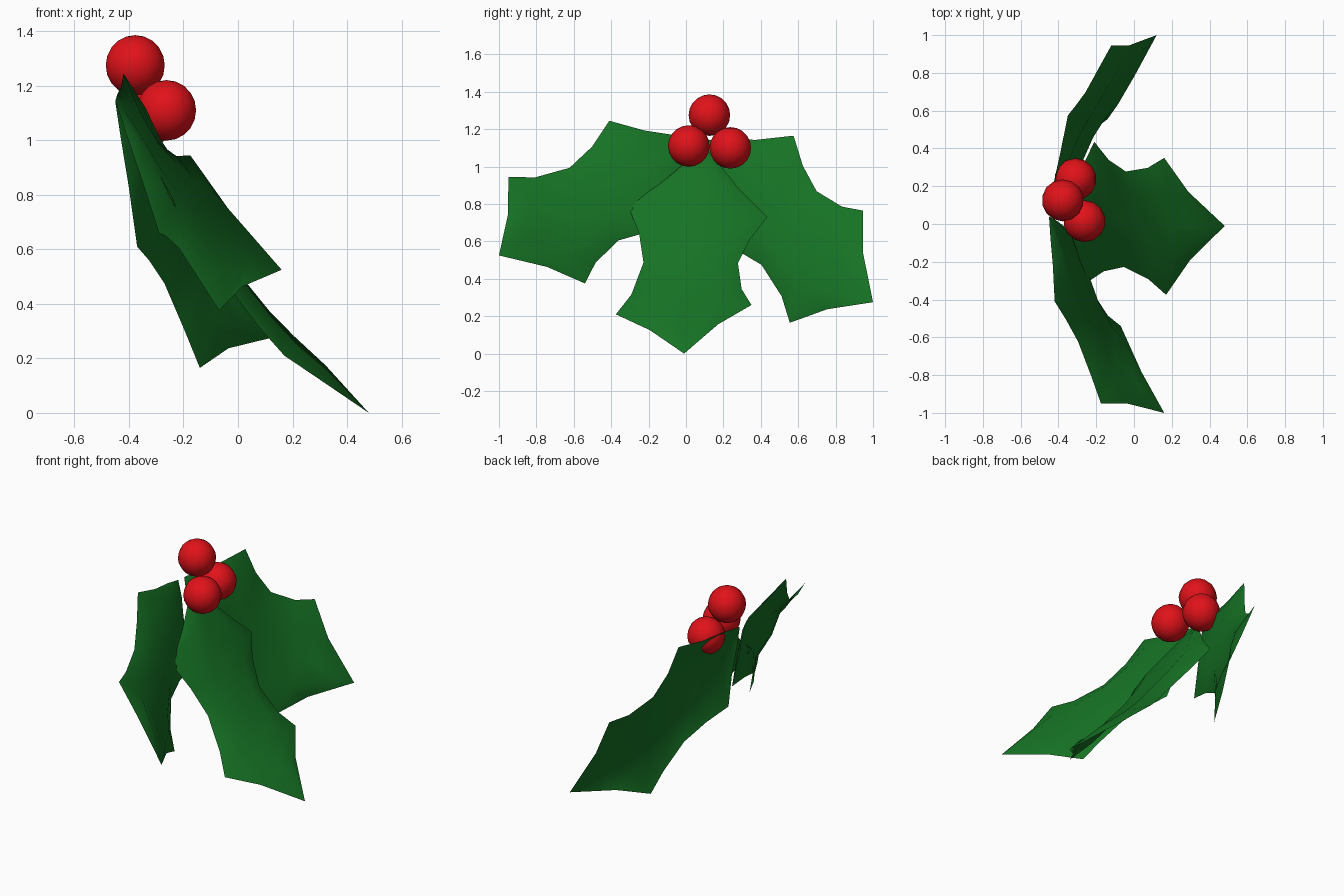
import bpy
from mathutils import Vector as V

if "Cube" in bpy.data.objects:
    bpy.data.objects.remove(bpy.data.objects["Cube"])


def material(name, color):
    m = bpy.data.materials.new(name)
    m.diffuse_color = color
    m.use_nodes = True
    m.node_tree.nodes["Principled BSDF"].inputs["Base Color"].default_value = m.diffuse_color
    return m


green = material("leaf_green", (0.008, 0.17, 0.018, 1))
red = material("berry_red", (0.75, 0.006, 0.01, 1))

CROWN, VALLEY = 0.055, 0.035   # height of the leaf halves and of the midrib


def edge(tip, b, a, base, inward, n):
    """One scalloped leaf side, tip to base, through the two big teeth."""
    def pt(p, q, t, push, drop=0.0):
        return p.lerp(q, t) + inward * push - n * drop
    return [pt(tip, b, 0.6, 0.035),
            b,
            pt(b, a, 0.20, 0.07, 0.015),
            pt(b, a, 0.50, 0.115, 0.02),
            pt(b, a, 0.76, 0.075, 0.015),
            a,
            pt(a, base, 0.40, 0.015),
            pt(a, base, 0.75, 0.0)]


def leaf(name, tip, bl, br, al, ar, base):
    tip, bl, br, al, ar, base = map(V, (tip, bl, br, al, ar, base))
    side = ((br - bl) + (ar - al)).normalized()
    n = side.cross(base - tip).normalized()
    left = edge(tip, bl, al, base, side, n)
    right = edge(tip, br, ar, base, -side, n)
    bulge = [0.75, 1, 1, 1, 1, 1, 0.7, 0.4]
    verts, faces = [tip], []
    # rows of five: edge, half, midrib, half, edge
    for l, r, k in zip(left, right, bulge):
        for t, h in ((0, 0), (.25, CROWN), (.5, VALLEY), (.75, CROWN), (1, 0)):
            verts.append(l.lerp(r, t) + n * h * k)
    verts.append(base)
    end, rows = len(verts) - 1, len(left)
    for c in range(4):
        faces.append((0, 1 + c + 1, 1 + c))
        for i in range(rows - 1):
            p = 1 + i * 5 + c
            faces.append((p, p + 1, p + 6, p + 5))
        p = 1 + (rows - 1) * 5 + c
        faces.append((p, p + 1, end))
    me = bpy.data.meshes.new(name)
    me.from_pydata(verts, [], faces)
    me.materials.append(green)
    me.shade_smooth()
    bpy.context.collection.objects.link(bpy.data.objects.new(name, me))


# leaves: tip, lower teeth, upper teeth, stem end
leaf("leaf_middle", (.48, -.01, 0), (.17, -.375, .21), (.16, .35, .26),
     (-.25, -.31, .79), (-.21, .435, .73), (-.39, .10, 1.10))
leaf("leaf_left", (.16, -1, .525), (-.175, -.95, .945), (-.07, -.54, .375),
     (-.42, -.41, 1.245), (-.29, -.05, .66), (-.45, .04, 1.145))
leaf("leaf_right", (.12, 1, .275), (-.14, .555, .165), (-.12, .945, .765),
     (-.37, .10, .61), (-.35, .575, 1.165), (-.45, .10, 1.14))

# berries
for i, c in enumerate([(-.377, .125, 1.275), (-.262, .015, 1.11), (-.31, .237, 1.10)]):
    bpy.ops.mesh.primitive_uv_sphere_add(segments=14, ring_count=10, radius=0.111, location=c)
    b = bpy.context.object
    b.name = f"berry_{i + 1}"
    b.data.materials.append(red)
    bpy.ops.object.shade_smooth()
